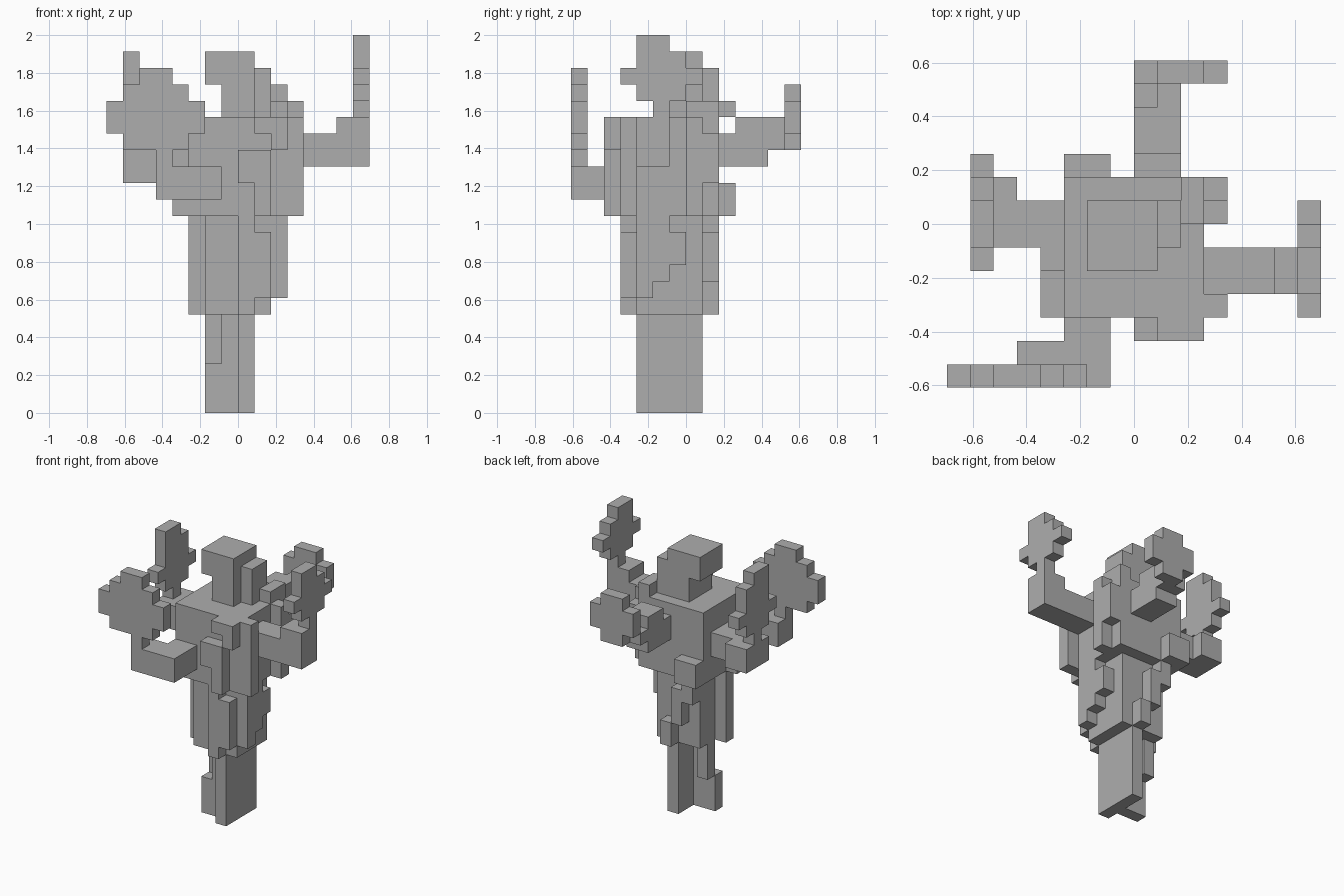
import bpy
import bmesh
from mathutils import Vector

# All parts are laid out on a cubic grid; 23 cells give the full height
CELL = 2 / 23

cube = bpy.data.objects.get("Cube")
if cube:
    bpy.data.objects.remove(cube, do_unlink=True)

grey = bpy.data.materials.new("plain_grey")
grey.use_nodes = True
colour = (0.42, 0.42, 0.42, 1)
grey.diffuse_color = colour
grey.node_tree.nodes["Principled BSDF"].inputs["Base Color"].default_value = colour

parts = {}


def block(name, xs, ys, zs):
    """Fill a box of grid cells, adding it to the named part."""
    cells = parts.setdefault(name, set())
    for x in range(*xs):
        for y in range(*ys):
            for z in range(*zs):
                cells.add((x, y, z))


def hand(name, axis, layer, base, rows):
    """A flat leafy hand: each row gives its height and sideways span."""
    flat = (layer, layer + 1)
    for step, span in enumerate(rows):
        zs = (base + step, base + step + 1)
        if axis == "x":
            block(name, flat, span, zs)
        else:
            block(name, span, flat, zs)


# Root and waist
block("root", (0, 1), (-3, 1), (0, 6))
block("root", (-1, 0), (-2, -1), (0, 6))
block("root_spur", (-2, -1), (-2, -1), (0, 3))
block("root_spur", (-2, -1), (-1, 0), (3, 6))
block("waist", (-2, 2), (-3, 1), (6, 12))

# Bark plates around the waist
block("waist_front_bark", (0, 1), (-4, -3), (6, 12))
block("waist_front_bark", (1, 2), (-4, -3), (7, 11))
for z, back in enumerate((-2, -1, 0, 0, -1), start=7):
    block("waist_left_bark", (2, 3), (-3, back), (z, z + 1))
block("waist_right_bark", (-3, -2), (-2, -1), (6, 12))
block("waist_back_bark", (0, 1), (1, 2), (6, 8))
block("waist_back_bark", (-1, 0), (1, 2), (8, 11))
block("waist_back_bark", (-2, -1), (1, 2), (10, 12))

# Chest and its bark
block("chest", (-3, 3), (-4, 2), (12, 18))
block("chest_front_bark", (1, 2), (-5, -4), (12, 14))
block("chest_front_bark", (0, 2), (-5, -4), (14, 16))
block("chest_front_bark", (2, 3), (-5, -4), (16, 17))
block("chest_front_bark", (1, 3), (-5, -4), (17, 18))
block("chest_left_bark", (3, 4), (-4, -3), (12, 18))
block("chest_left_bark", (3, 4), (0, 1), (12, 18))
block("chest_left_bark", (3, 4), (1, 2), (14, 17))
block("chest_right_bark", (-4, -3), (-4, -2), (12, 13))
block("chest_right_bark", (-4, -3), (-2, -1), (12, 16))
block("chest_back_bark", (-3, -1), (2, 3), (12, 14))
block("shoulder_knot", (2, 3), (0, 2), (18, 19))

# Head with a shoulder stump beside it
block("head", (-1, 1), (-2, 1), (18, 20))
block("head", (-2, 1), (-2, 1), (20, 22))
block("side_stump", (1, 2), (-1, 1), (18, 21))

# Front arm
block("front_arm", (-3, -1), (-5, -4), (13, 15))
block("front_arm", (-5, -1), (-7, -5), (13, 15))
hand("front_hand", "y", -7, 15,
     [(-5, -4), (-7, -3), (-8, -2), (-8, -2), (-7, -3), (-6, -4)])

# Left arm
block("left_arm", (3, 6), (-3, -1), (15, 17))
block("left_arm", (6, 8), (-3, -1), (15, 18))
hand("left_hand", "x", 7, 18,
     [(-2, -1), (-3, 0), (-4, 1), (-3, 0), (-3, -1)])

# Right arm
block("right_arm", (-5, -3), (-1, 1), (14, 16))
block("right_arm", (-7, -5), (-1, 2), (14, 16))
hand("right_hand", "x", -7, 16,
     [(0, 1), (-1, 2), (-2, 3), (-1, 2), (-1, 2), (-1, 1)])

# Back arm
block("back_arm", (0, 2), (2, 3), (15, 17))
block("back_arm", (0, 2), (3, 5), (15, 18))
block("back_arm", (0, 1), (5, 6), (16, 17))
block("back_arm", (1, 2), (5, 6), (16, 18))
hand("back_hand", "y", 6, 16, [(1, 3), (0, 4), (0, 4), (1, 3)])

# Turn each part into a skin that only covers its open sides
filled = set().union(*parts.values())
for name, cells in parts.items():
    bm = bmesh.new()
    for cell in cells:
        centre = Vector(cell) + Vector((0.5, 0.5, 0.5))
        for axis in range(3):
            for sign in (-1, 1):
                normal = Vector((0, 0, 0))
                normal[axis] = sign
                beside = tuple(int(a + b) for a, b in zip(cell, normal))
                if beside in filled:
                    continue
                u = Vector((0, 0, 0))
                u[(axis + 1) % 3] = 0.5
                v = normal.cross(u)
                middle = centre + normal / 2
                corners = (middle - u - v, middle + u - v,
                           middle + u + v, middle - u + v)
                bm.faces.new([bm.verts.new(c * CELL) for c in corners])
    bmesh.ops.remove_doubles(bm, verts=bm.verts[:], dist=CELL / 100)
    mesh = bpy.data.meshes.new(name)
    bm.to_mesh(mesh)
    bm.free()
    mesh.materials.append(grey)
    bpy.context.collection.objects.link(bpy.data.objects.new(name, mesh))
